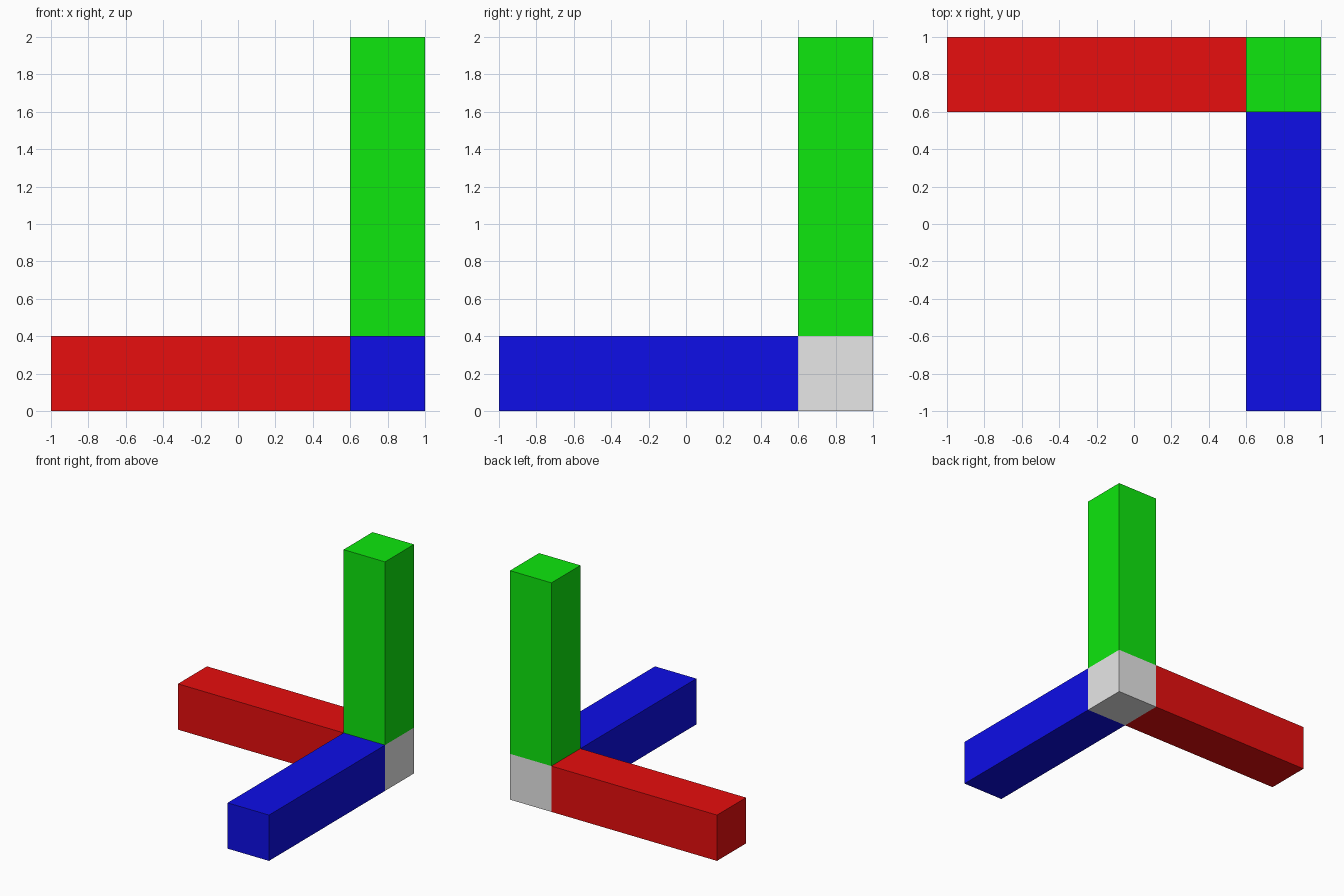
import bpy
import bmesh
from mathutils import Vector

if "Cube" in bpy.data.objects:
    bpy.data.objects.remove(bpy.data.objects["Cube"])


def material(name, colour):
    mat = bpy.data.materials.new(name)
    mat.diffuse_color = (*colour, 1.0)
    mat.use_nodes = True
    mat.node_tree.nodes["Principled BSDF"].inputs["Base Color"].default_value = mat.diffuse_color
    return mat


def box(name, low, high, mat, open_sides):
    """Box between two corners, left open on the sides that join another part."""
    low, high = Vector(low), Vector(high)
    bm = bmesh.new()
    bmesh.ops.create_cube(bm, size=1.0)
    bm.normal_update()
    joints = [f for f in bm.faces
              if any(f.normal.dot(Vector(d)) > 0.9 for d in open_sides)]
    bmesh.ops.delete(bm, geom=joints, context='FACES')
    bmesh.ops.scale(bm, vec=high - low, verts=bm.verts)
    bmesh.ops.translate(bm, vec=(low + high) / 2, verts=bm.verts)
    mesh = bpy.data.meshes.new(name)
    bm.to_mesh(mesh)
    bm.free()
    mesh.materials.append(mat)
    bpy.context.collection.objects.link(bpy.data.objects.new(name, mesh))


grey = material("light_grey", (0.8, 0.8, 0.8))
red = material("red", (0.8, 0.0044, 0.0044))
green = material("green", (0.0044, 0.8, 0.0044))
blue = material("blue", (0.0044, 0.0044, 0.8))

# Corner block shared by the three bars
box("corner_block", (0.6, 0.6, 0), (1, 1, 0.4), grey,
    [(-1, 0, 0), (0, -1, 0), (0, 0, 1)])
# One bar along each axis
box("side_bar", (-1, 0.6, 0), (0.6, 1, 0.4), red, [(1, 0, 0)])
box("front_bar", (0.6, -1, 0), (1, 0.6, 0.4), blue, [(0, 1, 0)])
box("upright_bar", (0.6, 0.6, 0.4), (1, 1, 2), green, [(0, 0, -1)])
